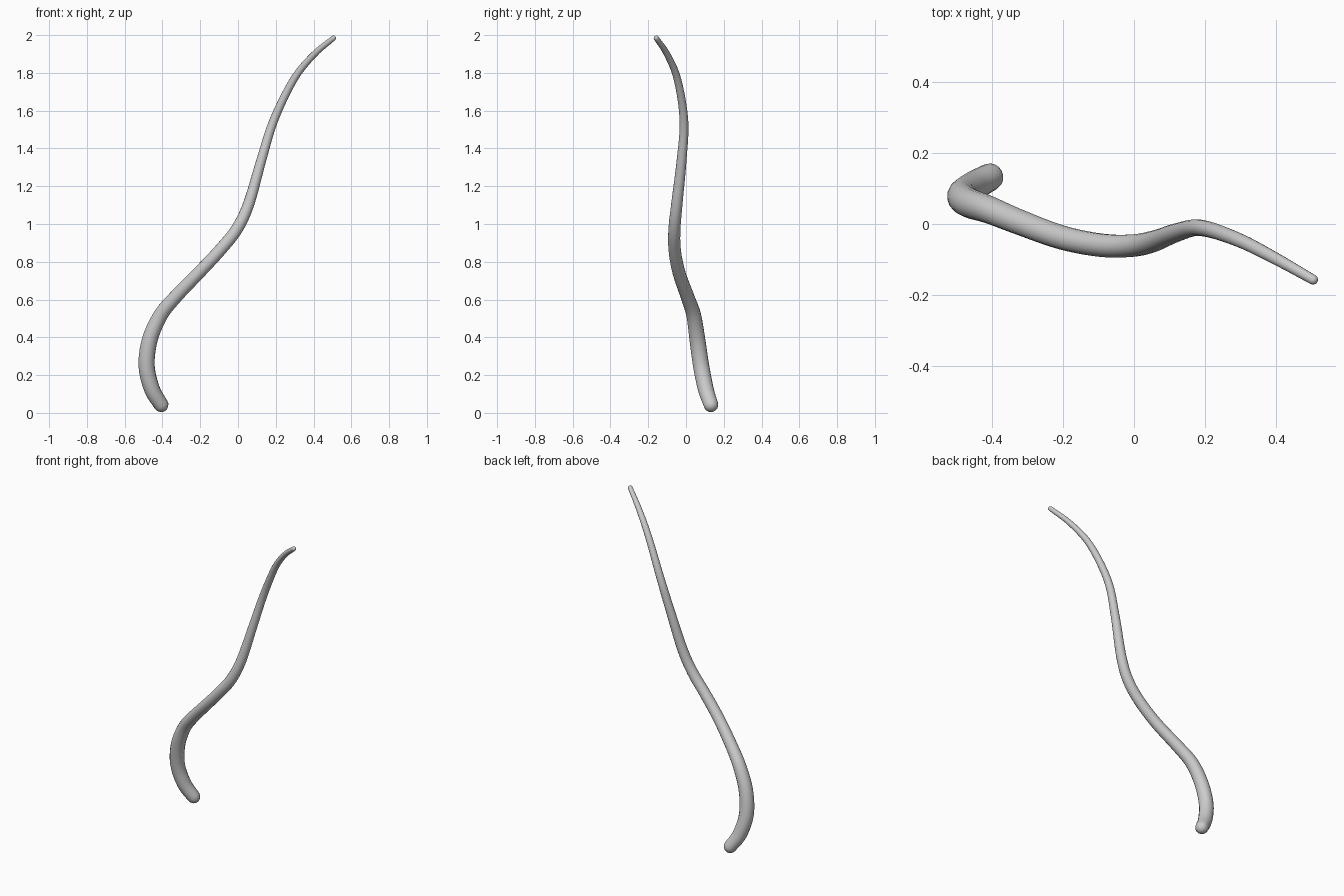
import bpy, bmesh, math
from mathutils import Vector

if "Cube" in bpy.data.objects:
    bpy.data.objects.remove(bpy.data.objects["Cube"])

SIDES, STEPS, CAP = 16, 5, 4

# Centreline points with radius: x, y, z, r
path = [
    (-0.407, 0.132, 0.043, 0.039),
    (-0.455, 0.105, 0.125, 0.042),
    (-0.484, 0.080, 0.250, 0.043),
    (-0.466, 0.060, 0.390, 0.042),
    (-0.408, 0.040, 0.520, 0.039),
    (-0.325, 0.006, 0.620, 0.036),
    (-0.204, -0.038, 0.745, 0.034),
    (-0.092, -0.060, 0.865, 0.033),
    (-0.005, -0.061, 0.975, 0.032),
    (0.058, -0.048, 1.110, 0.030),
    (0.124, -0.023, 1.340, 0.026),
    (0.190, -0.011, 1.550, 0.023),
    (0.295, -0.045, 1.765, 0.020),
    (0.400, -0.098, 1.895, 0.017),
    (0.505, -0.157, 1.984, 0.014),
]


def spline(points):
    """Smooth samples through the path points."""
    p = [Vector(q) for q in points]
    p = [2 * p[0] - p[1]] + p + [2 * p[-1] - p[-2]]
    out = []
    for a, b, c, d in zip(p, p[1:], p[2:], p[3:]):
        for i in range(STEPS):
            t = i / STEPS
            out.append(0.5 * (2 * b + (c - a) * t + (2 * a - 5 * b + 4 * c - d) * t**2
                              + (3 * b - a - 3 * c + d) * t**3))
    out.append(p[-2])
    return [(s.to_3d(), s.w) for s in out]


samples = spline(path)
n = len(samples)
tangents = [(samples[min(i + 1, n - 1)][0] - samples[max(i - 1, 0)][0]).normalized()
            for i in range(n)]

# Rings as centre, radius, tangent, with rounded ends
rings = [(c, r, t) for (c, r), t in zip(samples, tangents)]


def cap(ring, sign):
    c, r, t = ring
    angles = [k / CAP * math.pi / 2 for k in range(1, CAP)]
    return [(c + sign * t * r * math.sin(a), r * math.cos(a), t) for a in angles]


first, last = rings[0], rings[-1]
rings = cap(first, -1)[::-1] + rings + cap(last, 1)

# Sweep the round section along the path
bm = bmesh.new()
normal = Vector((0, 1, 0))
loops = []
for c, r, t in rings:
    normal = (normal - t * normal.dot(t)).normalized()
    side = t.cross(normal)
    angles = [k * math.tau / SIDES for k in range(SIDES)]
    loops.append([bm.verts.new(c + r * (normal * math.cos(a) + side * math.sin(a)))
                  for a in angles])
for a, b in zip(loops, loops[1:]):
    for k in range(SIDES):
        j = (k + 1) % SIDES
        bm.faces.new((a[k], a[j], b[j], b[k]))
for loop, (c, r, t), sign in ((loops[0], first, -1), (loops[-1], last, 1)):
    tip = bm.verts.new(c + sign * t * r)
    for k in range(SIDES):
        bm.faces.new((loop[k], loop[(k + 1) % SIDES], tip))
bmesh.ops.recalc_face_normals(bm, faces=bm.faces)
for f in bm.faces:
    f.smooth = True

mesh = bpy.data.meshes.new("curved_tendril")
bm.to_mesh(mesh)
bm.free()
obj = bpy.data.objects.new("curved_tendril", mesh)
bpy.context.collection.objects.link(obj)
